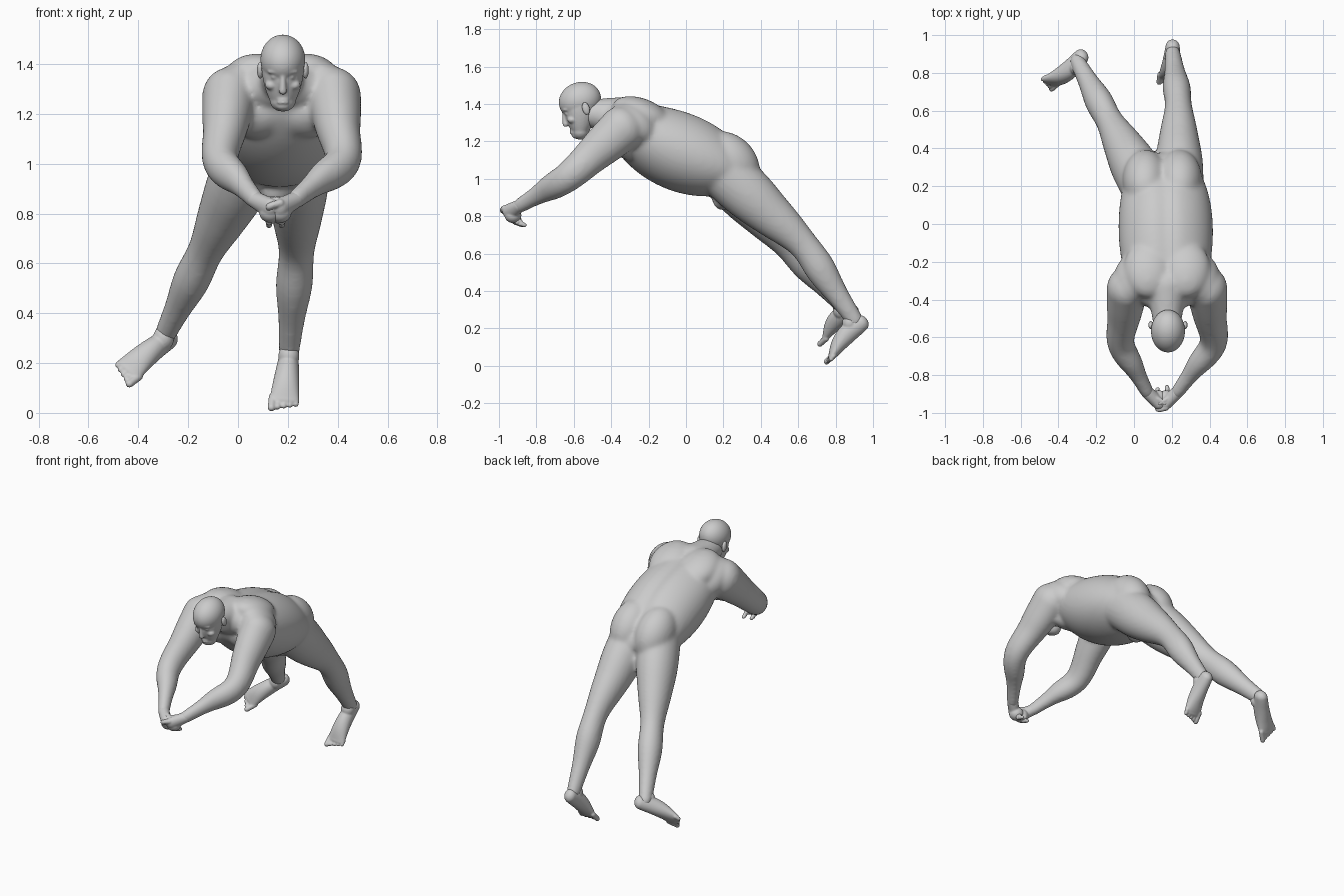
import bpy, bmesh, math
from mathutils import Vector, Matrix

cube = bpy.data.objects.get("Cube")
if cube:
    bpy.data.objects.remove(cube)

shade = (.6, .6, .6, 1)
grey = bpy.data.materials.new("clay_grey")
grey.use_nodes = True
grey.diffuse_color = shade
grey.node_tree.nodes["Principled BSDF"].inputs["Base Color"].default_value = shade

ACROSS = Vector((1, 0, 0))
FORWARD = Vector((0, -1, 0))
CHEST_X = .175
HIP_X = .15
HEAD_X = .18
HANDS_X = .15
SIDES = {"right": -1, "left": 1}


def smooth_path(points, amount):
    """Point on a smooth curve through evenly spaced points, amount from start to end."""
    last = len(points) - 1
    place = amount * last
    i = min(int(place), last - 1)
    t = place - i
    start, end = points[i], points[i + 1]
    before = points[i - 1] if i > 0 else start * 2 - end
    after = points[i + 2] if i + 2 <= last else end * 2 - start
    leave, arrive = (end - before) / 2, (after - start) / 2
    ease = t * t * (3 - 2 * t)
    return start.lerp(end, ease) + leave * t * (1 - t) ** 2 - arrive * t * t * (1 - t)


def loft(bm, path, width, depth, across=ACROSS, groove=0, sides=24, steps=24):
    """Round-ended tube; width and depth are half sizes given by rules along the path."""
    path = [Vector(p) for p in path]
    centres = [smooth_path(path, k / steps) for k in range(steps + 1)]
    rings = []

    def add_ring(centre, along, half_width, half_depth):
        side = (across - along * across.dot(along)).normalized()
        up = side.cross(along)
        if up.z < 0:
            up.negate()
        ring = []
        for k in range(sides):
            angle = math.tau * k / sides
            u, v = math.cos(angle), math.sin(angle)
            dent = groove * math.exp(-(u * 6) ** 2) if v > 0 else 0
            ring.append(bm.verts.new(centre + side * half_width * u + up * half_depth * v * (1 - dent)))
        rings.append(ring)

    def add_cap(centre, along, half_width, half_depth, angles, sign):
        reach = min(half_width, half_depth) * sign
        for angle in angles:
            shrink = math.cos(angle)
            add_ring(centre + along * reach * math.sin(angle), along, half_width * shrink, half_depth * shrink)

    angles = [math.pi * k / 10 for k in range(1, 5)]
    for k, centre in enumerate(centres):
        along = (centres[min(k + 1, steps)] - centres[max(k - 1, 0)]).normalized()
        size = width(k / steps), depth(k / steps)
        if k == 0:
            add_cap(centre, along, *size, reversed(angles), -1)
        add_ring(centre, along, *size)
        if k == steps:
            add_cap(centre, along, *size, angles, 1)
    for ring, following in zip(rings, rings[1:]):
        for k in range(sides):
            n = (k + 1) % sides
            bm.faces.new((ring[k], ring[n], following[n], following[k]))
    bm.faces.new(rings[0])
    bm.faces.new(rings[-1])


def tube(bm, path, start, end, **options):
    """Round tube with a steady taper."""
    def radius(t):
        return start + (end - start) * t
    loft(bm, path, radius, radius, steps=8, **options)


def limb(bm, root, joint, tip, radii):
    """Two-bone limb, with radii at even stations."""
    root, joint, tip = Vector(root), Vector(joint), Vector(tip)
    path = [root, root.lerp(joint, .5), joint, joint.lerp(tip, .5), tip]
    sizes = [Vector((r, 0)) for r in radii]

    def width(t):
        return smooth_path(sizes, t).x

    def depth(t):
        return width(t) * 1.12
    loft(bm, path, width, depth)


def blob(bm, centre, radii, tilt=0):
    matrix = Matrix.Translation(centre) @ Matrix.Rotation(math.radians(tilt), 4, "X") @ Matrix.Diagonal((*radii, 1))
    bmesh.ops.create_icosphere(bm, subdivisions=4, radius=1, matrix=matrix)


def finish(name, bm, voxel, relaxing):
    """Fuse the shells of one part into a single smooth skin."""
    bmesh.ops.recalc_face_normals(bm, faces=bm.faces)
    mesh = bpy.data.meshes.new(name)
    bm.to_mesh(mesh)
    bm.free()
    mesh.materials.append(grey)
    part = bpy.data.objects.new(name, mesh)
    bpy.context.collection.objects.link(part)
    fuse = part.modifiers.new("fuse", "REMESH")
    fuse.mode, fuse.voxel_size, fuse.use_smooth_shade = "VOXEL", voxel, True
    relax = part.modifiers.new("relax", "SMOOTH")
    relax.factor, relax.iterations = .5, relaxing


# Torso, fullest at the belly, with a groove along the spine
body = bmesh.new()
spine = [(CHEST_X, -.36, 1.31), (.17, -.14, 1.195), (.165, .08, 1.105), (HIP_X, .28, 1.03)]
loft(body, spine, lambda t: .175 + .075 * math.sin(math.pi * t) ** .6,
     lambda t: .1 + .115 * math.sin(math.pi * t) ** .7, groove=.08, sides=48)

# Neck and groin
tube(body, [(CHEST_X, -.33, 1.33), (CHEST_X, -.52, 1.35)], .11, .075)
blob(body, (HIP_X, .2, .89), (.06, .06, .06))

# Chest, shoulder blades, buttocks, shoulders and arms
wrists = {}
for name, s in SIDES.items():
    blob(body, (CHEST_X + s * .1, -.335, 1.18), (.11, .09, .06), -50)
    blob(body, (CHEST_X + s * .1, -.24, 1.345), (.13, .16, .085), -20)
    blob(body, (HIP_X + s * .09, .235, 1.095), (.12, .18, .135), -45)
    blob(body, (CHEST_X + s * .18, -.29, 1.29), (.1, .14, .1), -30)
    wrists[name] = Vector((HANDS_X + s * .08, -.89, .855))
    limb(body, (CHEST_X + s * .21, -.34, 1.27), (CHEST_X + s * .245, -.63, 1.01), wrists[name],
         (.11, .098, .082, .072, .064, .045, .036))

# Legs
leg_radii = (.13, .125, .1, .072, .074, .054, .041)
limb(body, (.06, .2, 1.04), (-.13, .545, .65), (-.3, .86, .3), leg_radii)
limb(body, (.24, .2, 1.04), (.235, .625, .65), (.205, .905, .24), leg_radii)
finish("body", body, .011, 14)

# Cranium and jaw
head = bmesh.new()
blob(head, (HEAD_X, -.567, 1.418), (.09, .115, .098), 20)
loft(head, [(HEAD_X, -.565, 1.4), (HEAD_X, -.565, 1.255)],
     lambda t: .086 - .033 * t * t, lambda t: .092 - .045 * t * t)
# Nose, lips, chin and brow
tube(head, [(HEAD_X, -.652, 1.35), (HEAD_X, -.644, 1.292)], .01, .016)
for z in (1.258, 1.245):
    blob(head, (HEAD_X, -.609, z), (.024, .012, .007))
blob(head, (HEAD_X, -.587, 1.232), (.03, .024, .018))
blob(head, (HEAD_X, -.64, 1.368), (.062, .026, .012))
# Eyes and cheeks
for s in SIDES.values():
    blob(head, (HEAD_X + s * .034, -.638, 1.347), (.014, .01, .008))
    blob(head, (HEAD_X + s * .045, -.609, 1.315), (.026, .025, .02))
finish("head", head, .005, 7)

for name, s in SIDES.items():
    # Ear
    ear = bmesh.new()
    blob(ear, (HEAD_X + s * .091, -.535, 1.375), (.013, .02, .035), 15)
    finish(name + "_ear", ear, .004, 2)

    # Hand: palm, four curled fingers and a thumb, clasped with the other
    hand = bmesh.new()
    inward = Vector((-s, 0, 0))
    palm_end = wrists[name] + inward * .06 + Vector((0, -.055, -.035))
    loft(hand, [wrists[name], palm_end], lambda t: .034, lambda t: .034 + .012 * t)
    blob(hand, palm_end + Vector((0, .02, -.015)), (.045, .045, .042))
    for i in range(4):
        knuckle = palm_end + Vector((0, .022 * i - .022 - .006 * s, .022 - .02 * i))
        bend = knuckle + inward * .045 + Vector((0, -.008, -.014))
        tube(hand, [knuckle, bend, bend + Vector((0, .04, -.016))],
             .016, .012, across=FORWARD, sides=12)
    thumb = wrists[name] + inward * .025 + FORWARD * .02
    tube(hand, [thumb, thumb + inward * .07 + FORWARD * .04], .018, .012, across=FORWARD, sides=12)
    finish(name + "_hand", hand, .005, 3)


def make_foot(name, heel, toe, shin, s):
    """Wedge from heel to ball, with five toes, the big one inward."""
    foot = bmesh.new()
    heel, length = Vector(heel), Vector(toe) - Vector(heel)
    across = length.cross(Vector(shin)).normalized()
    up = across.cross(length).normalized()

    def spot(t, height, shift=0):
        return heel + length * t + up * height + across * shift

    loft(foot, [spot(.13, .045), spot(.36, .053), spot(.59, .044), spot(.82, .02)],
         lambda t: .038 + .022 * t, lambda t: .045 + .07 * t * (1 - t) - .025 * t, across=across)
    # Ankle
    blob(foot, spot(.26, .085), (.042, .042, .05))
    for i in range(5):
        shift = s * (.048 - .024 * i)
        radius = .012 if i else .016
        reach = .95 - .025 * i
        tube(foot, [spot(.78, .018, shift), spot(reach, .014, shift)], radius, radius, across=across, sides=12)
    finish(name, foot, .005, 4)


make_foot("right_foot", (-.262, .945, .285), (-.485, .73, .13), (.11, -.19, .22), -1)
make_foot("left_foot", (.205, 1, .225), (.18, .748, -.005), (.02, -.16, .22), 1)
